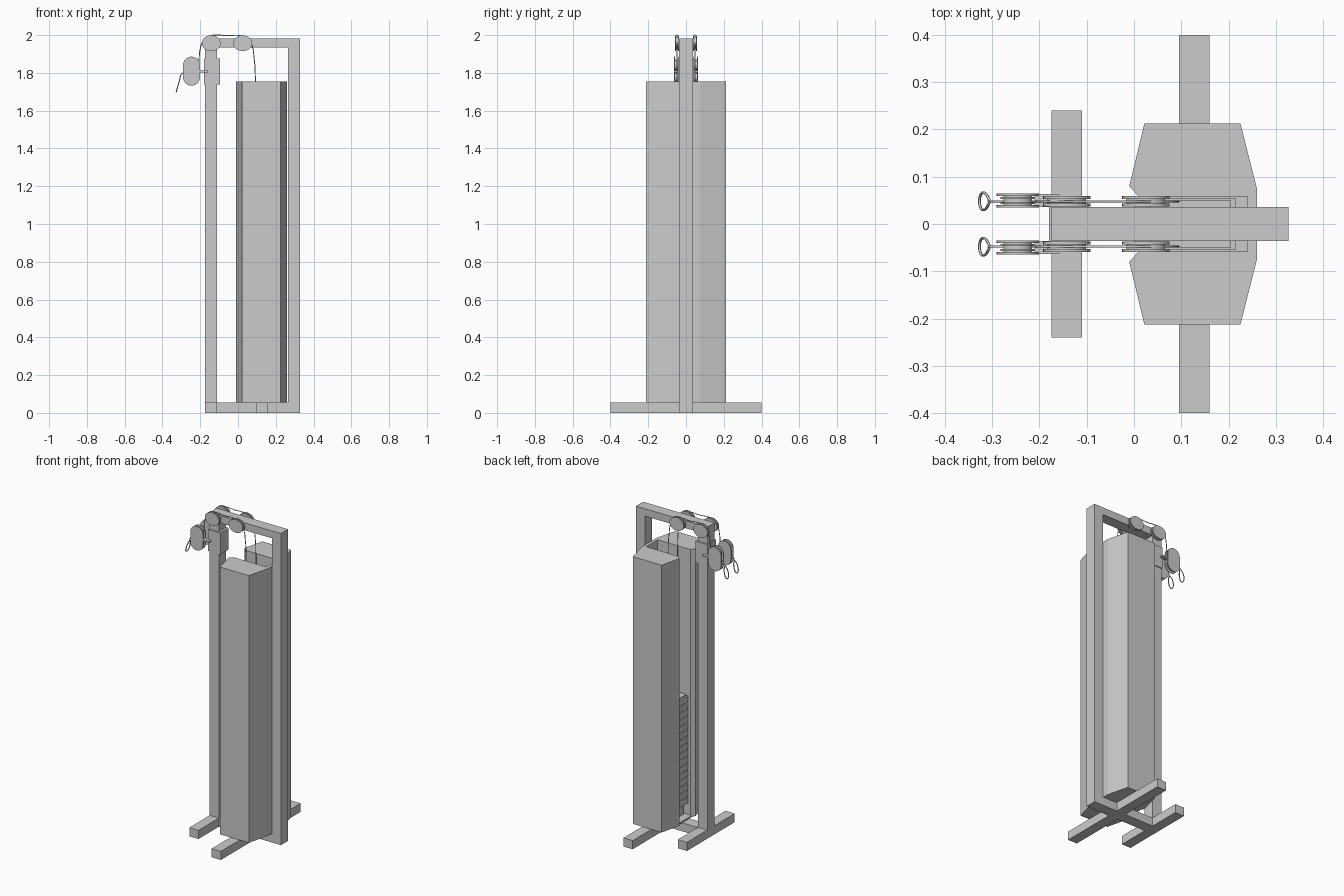
import bpy, bmesh, math
from mathutils import Vector

if "Cube" in bpy.data.objects:
    bpy.data.objects.remove(bpy.data.objects["Cube"])


def finish(name, bm, smooth=False):
    bmesh.ops.recalc_face_normals(bm, faces=bm.faces)
    me = bpy.data.meshes.new(name)
    bm.to_mesh(me)
    bm.free()
    ob = bpy.data.objects.new(name, me)
    bpy.context.collection.objects.link(ob)
    if smooth:
        bpy.context.view_layer.objects.active = ob
        bpy.ops.object.select_all(action='DESELECT')
        ob.select_set(True)
        bpy.ops.object.shade_smooth_by_angle(angle=math.radians(35))
    return ob


def box(name, x, y, z):
    bm = bmesh.new()
    bmesh.ops.create_cube(bm, size=1)
    for v in bm.verts:
        v.co = [a[0] + (c + 0.5) * (a[1] - a[0]) for a, c in zip((x, y, z), v.co)]
    return finish(name, bm)


def prism(name, pts, a, b, axis='Z', smooth=False):
    """Extrude a 2D outline along Z (xy points) or Y (xz points)."""
    bm = bmesh.new()
    d = Vector((0, 0, b - a)) if axis == 'Z' else Vector((0, b - a, 0))
    co = [(p, q, a) if axis == 'Z' else (p, a, q) for p, q in pts]
    f = bm.faces.new([bm.verts.new(c) for c in co])
    r = bmesh.ops.extrude_face_region(bm, geom=[f])
    bmesh.ops.translate(bm, vec=d, verts=[g for g in r['geom'] if isinstance(g, bmesh.types.BMVert)])
    return finish(name, bm, smooth)


def ellipse(cx, cz, rx, rz, n=32):
    return [(cx + rx * math.cos(2 * math.pi * i / n), cz + rz * math.sin(2 * math.pi * i / n))
            for i in range(n)]


def stadium(cx, z0, z1, rx, rz, n=12):
    top = [(cx + rx * math.cos(math.pi * i / n), z1 - rz + rz * math.sin(math.pi * i / n))
           for i in range(n + 1)]
    return top + [(cx - (p - cx), z0 + z1 - q) for p, q in top]


def wire(name, pts, r, cyclic=False):
    cu = bpy.data.curves.new(name, 'CURVE')
    cu.dimensions = '3D'
    cu.bevel_depth = r
    cu.bevel_resolution = 1
    cu.resolution_u = 6
    cu.use_fill_caps = True
    sp = cu.splines.new('BEZIER')
    sp.bezier_points.add(len(pts) - 1)
    for bp, p in zip(sp.bezier_points, pts):
        bp.co = p
        bp.handle_left_type = bp.handle_right_type = 'AUTO'
    sp.use_cyclic_u = cyclic
    ob = bpy.data.objects.new(name, cu)
    bpy.context.collection.objects.link(ob)


# Frame
W = (-0.036, 0.036)
box("front_foot", (-0.175, -0.11), (-0.24, 0.24), (0, 0.055))
box("rear_foot", (0.095, 0.16), (-0.4, 0.4), (0, 0.055))
box("base_rail", (-0.175, 0.265), W, (0, 0.054))
box("front_post", (-0.175, -0.11), W, (0.05, 1.935))
box("rear_post", (0.265, 0.327), W, (0, 1.982))
box("top_beam", (-0.175, 0.265), W, (1.935, 1.982))
box("swivel_sleeve", (-0.18, -0.095), (-0.042, 0.042), (1.738, 1.875))

# Shroud with a channel open to the front post
half = [(0.24, 0.058), (0.01, 0.058), (-0.01, 0.08), (0.022, 0.213), (0.225, 0.213), (0.26, 0.075)]
prism("shroud", half + [(x, -y) for x, y in reversed(half)], 0.055, 1.755)
prism("shroud_floor", [(0.0, 0.058), (0.24, 0.058), (0.24, -0.058), (0.0, -0.058)], 0.055, 0.065)

# Weight stack
box("stack_base", (0.05, 0.2), (-0.045, 0.045), (0.065, 0.14))
pitch = 0.043
for i in range(16):
    z = 0.14 + i * pitch
    box(f"weight_plate_{i}", (0.025, 0.215), (-0.055, 0.055), (z, z + pitch - 0.007))
    box(f"plate_spacer_{i}", (0.035, 0.205), (-0.05, 0.05), (z + pitch - 0.008, z + pitch + 0.001))
stack_top = 0.14 + 16 * pitch

for s, side in ((1, "left"), (-1, "right")):
    yc = 0.048 * s

    def span(a, b):
        return (s * a, s * b)

    # Top pulleys: two flanges and a narrower groove
    for k, cx in enumerate((-0.142, 0.025)):
        for j, (a, b) in enumerate(((0.037, 0.0435), (0.0525, 0.059))):
            prism(f"{side}_top_pulley_{k}_flange_{j}", ellipse(cx, 1.957, 0.05, 0.042),
                  *span(a, b), 'Y', True)
        prism(f"{side}_top_pulley_{k}_groove", ellipse(cx, 1.957, 0.041, 0.034),
              *span(0.043, 0.053), 'Y', True)

    # Swivel head: side plates, two pulleys, mounting arm
    for j, (a, b) in enumerate(((0.035, 0.040), (0.059, 0.064))):
        prism(f"{side}_swivel_plate_{j}", stadium(-0.246, 1.732, 1.886, 0.045, 0.045),
              *span(a, b), 'Y', True)
    for k, cz in enumerate((1.841, 1.777)):
        for j, (a, b) in enumerate(((0.042, 0.046), (0.053, 0.057))):
            prism(f"{side}_swivel_pulley_{k}_flange_{j}", ellipse(-0.246, cz, 0.036, 0.031),
                  *span(a, b), 'Y', True)
        prism(f"{side}_swivel_pulley_{k}_hub", ellipse(-0.246, cz, 0.03, 0.026),
              *span(0.036, 0.063), 'Y', True)
    box(f"{side}_swivel_arm", (-0.21, -0.16), sorted(span(0.036, 0.063)), (1.803, 1.812))

    # Cable from the stack over the pulleys to the clip
    path = [(0.092, stack_top - 0.01), (0.092, 1.3), (0.092, 1.76), (0.086, 1.87), (0.068, 1.955),
            (0.025, 1.993), (-0.06, 1.997), (-0.142, 1.997), (-0.186, 1.965), (-0.203, 1.91),
            (-0.21, 1.85), (-0.235, 1.812), (-0.285, 1.803), (-0.302, 1.79), (-0.308, 1.77)]
    wire(f"{side}_cable", [(x, yc, z) for x, z in path], 0.0025)

    # Carabiner clip hanging from the cable end
    loop = [(-0.306, 0.0, 1.773), (-0.309, 0.009, 1.764), (-0.319, 0.018, 1.728), (-0.325, 0.012, 1.706),
            (-0.327, 0.0, 1.7), (-0.325, -0.012, 1.706), (-0.319, -0.018, 1.728), (-0.309, -0.009, 1.764)]
    wire(f"{side}_clip", [(x, yc + y, z) for x, y, z in loop], 0.003, True)
